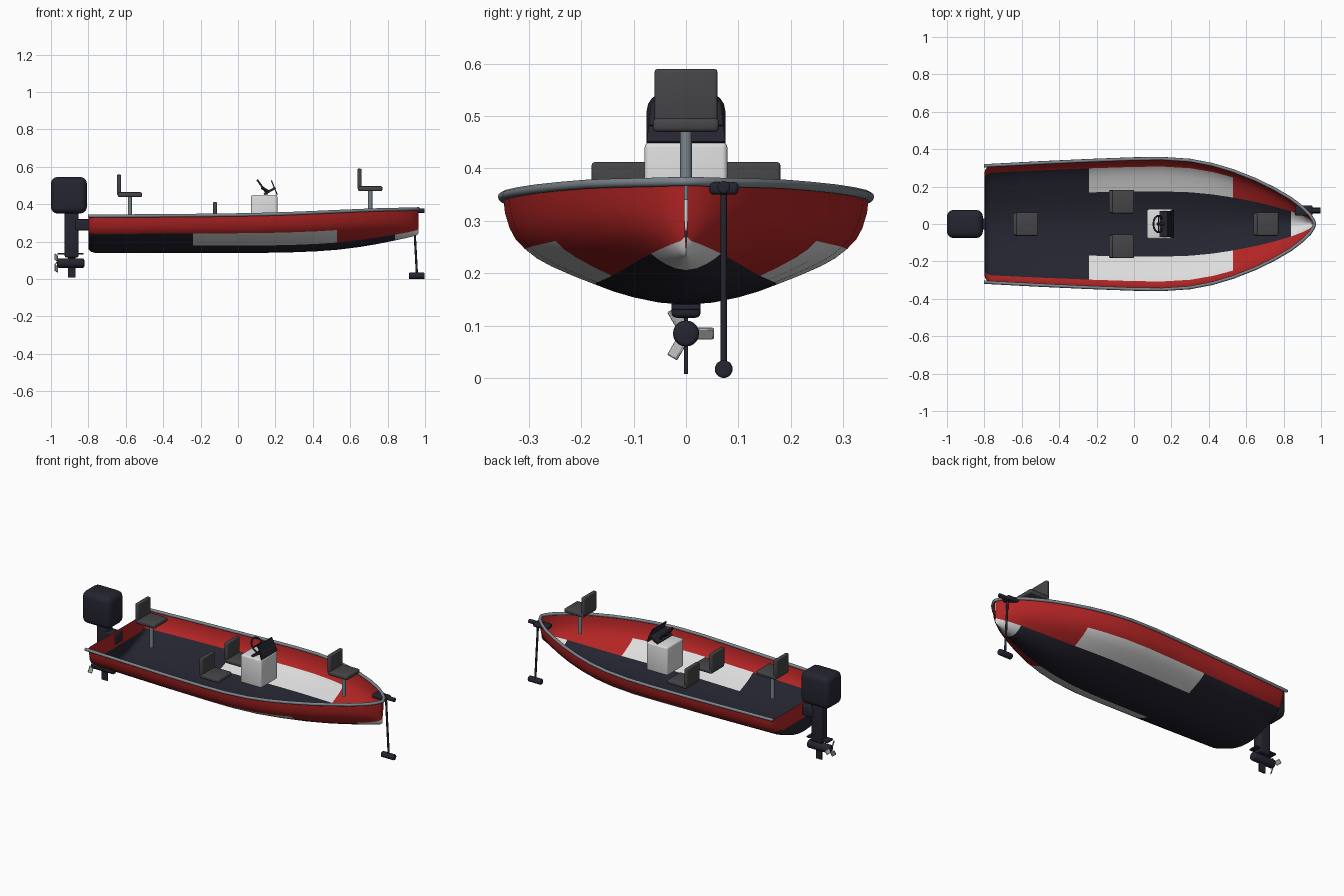
import bpy, bmesh, math
from mathutils import Vector

if "Cube" in bpy.data.objects:
    bpy.data.objects.remove(bpy.data.objects["Cube"])


def material(name, r, g, b):
    m = bpy.data.materials.new(name)
    m.diffuse_color = (r, g, b, 1)
    m.use_nodes = True
    m.node_tree.nodes["Principled BSDF"].inputs["Base Color"].default_value = m.diffuse_color
    return m


RED = material("hull red", 0.45, 0.018, 0.018)
NAVY = material("dark navy", 0.018, 0.018, 0.03)
WHITE = material("white", 0.72, 0.72, 0.72)
SEAT = material("seat grey", 0.06, 0.06, 0.065)
RAIL = material("rail grey", 0.2, 0.235, 0.26)
STEEL = material("propeller steel", 0.5, 0.5, 0.5)


def finish(name, bm, *mats):
    me = bpy.data.meshes.new(name)
    bm.to_mesh(me)
    bm.free()
    ob = bpy.data.objects.new(name, me)
    bpy.context.collection.objects.link(ob)
    for m in mats:
        me.materials.append(m)
    bpy.ops.object.select_all(action='DESELECT')
    ob.select_set(True)
    bpy.context.view_layer.objects.active = ob
    bpy.ops.object.shade_smooth_by_angle(angle=math.radians(40))
    return ob


def box(name, lo, hi, mat, bevel=0.0, segments=3):
    bm = bmesh.new()
    bmesh.ops.create_cube(bm, size=1)
    for v in bm.verts:
        v.co = Vector([(a + b) / 2 + c * (b - a) for a, b, c in zip(lo, hi, v.co)])
    if bevel:
        bmesh.ops.bevel(bm, geom=bm.edges[:], offset=bevel, segments=segments,
                        affect='EDGES', profile=0.5)
    return finish(name, bm, mat)


def rod(name, a, b, r, mat, bevel=0.0):
    a, b = Vector(a), Vector(b)
    bm = bmesh.new()
    bmesh.ops.create_cone(bm, cap_ends=True, segments=20, radius1=r, radius2=r,
                          depth=(b - a).length)
    if bevel:
        rims = [e for e in bm.edges if abs(e.verts[0].co.z - e.verts[1].co.z) < 1e-6]
        bmesh.ops.bevel(bm, geom=rims, offset=bevel, segments=3, affect='EDGES', profile=0.5)
    ob = finish(name, bm, mat)
    ob.location = (a + b) / 2
    ob.rotation_euler = (b - a).to_track_quat('Z', 'Y').to_euler()
    return ob


def plate(name, start, end, half_width, thick, mat, top_width=None):
    """Thin sloping plate between two (x, z) points."""
    (x0, z0), (x1, z1) = start, end
    n = Vector((z0 - z1, 0, x1 - x0)).normalized() * thick / 2
    tw = top_width or half_width
    bm = bmesh.new()
    quad = [Vector(c) for c in ((x0, -half_width, z0), (x0, half_width, z0),
                                (x1, tw, z1), (x1, -tw, z1))]
    lo = [bm.verts.new(p - n) for p in quad]
    hi = [bm.verts.new(p + n) for p in quad]
    bm.faces.new(lo[::-1])
    bm.faces.new(hi)
    for i in range(4):
        j = (i + 1) % 4
        bm.faces.new((lo[i], lo[j], hi[j], hi[i]))
    bmesh.ops.recalc_face_normals(bm, faces=bm.faces[:])
    return finish(name, bm, mat)


# Hull: stations are x, half width, keel height, sheer height
stations = [(-0.765, .312, .14, .336), (-0.5, .326, .14, .338), (-0.24, .338, .14, .34),
            (0, .347, .14, .343), (.15, .349, .14, .346), (.3, .339, .143, .351),
            (.42, .316, .148, .356), (.53, .283, .156, .361), (.65, .236, .171, .366),
            (.75, .187, .188, .37), (.84, .134, .206, .372), (.9, .088, .219, .373),
            (.94, .049, .229, .374), (.958, .02, .235, .375), (.965, .003, .245, .375)]
# Half section as fractions of half width and depth, keel to sheer
section = [(0, 0), (.15, .02), (.29, .07), (.4, .125), (.5, .19), (.62, .27), (.74, .36),
           (.82, .435), (.88, .515), (.93, .6), (.965, .71), (.99, .85), (1, 1)]
ROW_LOW, ROW_HIGH = 4, 8


def ring(x, w, k, s, shrink=1.0):
    half = [(f * w * shrink, s - (s - k) * (1 - g) * shrink) for f, g in section]
    return [(x, -y, z) for y, z in half[:0:-1]] + [(x, y, z) for y, z in half]


rings = [ring(-0.8, *stations[0][1:], .87), ring(-0.797, *stations[0][1:], .92),
         ring(-0.785, *stations[0][1:], .972)] + [ring(*s) for s in stations]
bm = bmesh.new()
grid = [[bm.verts.new(p) for p in r] for r in rings]
mid = len(section) - 1
for a, b in zip(grid, grid[1:]):
    for j in range(2 * mid):
        f = bm.faces.new((a[j], a[j + 1], b[j + 1], b[j]))
        x = f.calc_center_median().x
        row = min(abs(j - mid), abs(j + 1 - mid))
        # paint: dark bottom, white side patches, white forefoot, red topsides
        if row >= ROW_HIGH:
            f.material_index = 0
        elif row >= ROW_LOW:
            f.material_index = 1 if x < -.24 else 2 if x < .53 else 0
        else:
            f.material_index = 1 if x < .84 else 2
# transom
t = grid[0]
for j in range(mid):
    vs = [t[j], t[2 * mid - j], t[2 * mid - j - 1], t[j + 1]]
    if j == mid - 1:
        vs = [t[j], t[j + 2], t[j + 1]]
    f = bm.faces.new(vs)
    f.material_index = 1 if f.calc_center_median().z < .235 else 0
bmesh.ops.recalc_face_normals(bm, faces=bm.faces[:])
if sum(f.normal.z * f.calc_area() for f in bm.faces) > 0:
    bmesh.ops.reverse_faces(bm, faces=bm.faces[:])
finish("hull", bm, RED, NAVY, WHITE)

# Gunwale rail around the bow
side = [(-.802, .311, .336)] + [(x, w + .001, s) for x, w, k, s in stations]
path = [(x, -y, z) for x, y, z in side] + [(x, y, z) for x, y, z in side[::-1]]
cu = bpy.data.curves.new("gunwale_rail", 'CURVE')
cu.dimensions = '3D'
cu.bevel_depth = .009
cu.bevel_resolution = 3
cu.use_fill_caps = True
sp = cu.splines.new('POLY')
sp.points.add(len(path) - 1)
for p, co in zip(sp.points, path):
    p.co = (*co, 1)
sp.use_smooth = True
cu.materials.append(RAIL)
bpy.context.collection.objects.link(bpy.data.objects.new("gunwale_rail", cu))


# Seats
def seat(name, x, y, z):
    box(name + "_cushion", (x, y - .063, z), (x + .13, y + .063, z + .026), SEAT, .008)
    box(name + "_back", (x - .004, y - .06, z + .012), (x + .018, y + .06, z + .12), SEAT, .006)


for name, x, z, foot in (("stern_seat", -.643, .438, .29), ("bow_seat", .642, .47, .34)):
    seat(name, x, 0, z)
    rod(name + "_post", (x + .065, 0, foot), (x + .065, 0, z + .005), .011, RAIL)
for side_name, y in (("left", .12), ("right", -.12)):
    seat("middle_seat_" + side_name, -.13, y, .292)

# Console with dash, windscreen and wheel
box("console", (.07, -.079, .28), (.21, .079, .45), WHITE, .01)
plate("dash", (.14, .453), (.2, .488), .07, .012, NAVY)
plate("windscreen", (.21, .45), (.178, .528), .075, .006, NAVY, .066)
axis = Vector((.075, 0, .054)).normalized()
bpy.ops.mesh.primitive_torus_add(major_segments=32, minor_segments=8, major_radius=.044,
                                 minor_radius=.005, location=(.13, 0, .492),
                                 rotation=axis.to_track_quat('Z', 'Y').to_euler())
wheel = bpy.context.object
wheel.name = "steering_wheel"
wheel.data.materials.append(NAVY)
bpy.ops.object.shade_smooth()
rod("steering_column", (.125, 0, .49), (.165, 0, .465), .008, NAVY)
box("wheel_spoke", (.127, -.042, .489), (.133, .042, .495), NAVY)

# Outboard motor
box("motor_cowl", (-1, -.075, .35), (-.808, .075, .545), NAVY, .035, 4)
box("motor_leg", (-.927, -.028, .115), (-.853, .028, .37), NAVY, .01)
box("motor_bracket", (-.87, -.03, .26), (-.79, .03, .32), NAVY, .006)
box("motor_plate", (-.965, -.028, .13), (-.825, .028, .14), NAVY, .003)
rod("motor_gearcase", (-.968, 0, .085), (-.822, 0, .085), .025, NAVY, .008)
box("motor_skeg", (-.91, -.004, .008), (-.87, .004, .12), NAVY)
for i in range(3):
    a = i * math.tau / 3
    blade = box("propeller_blade_%d" % (i + 1), (-.003, .015, -.013), (.003, .053, .013), STEEL, .002, 1)
    for v in blade.data.vertices:  # pitch
        x, z = v.co.x, v.co.z
        v.co.x = x * .8 + z * .6
        v.co.z = z * .8 - x * .6
    blade.location = (-.972, 0, .085)
    blade.rotation_euler = (a, 0, 0)

# Bow trolling motor
box("trolling_mount", (.86, .045, .35), (.955, .1, .374), NAVY, .008)
rod("trolling_handle", (.94, .072, .364), (.998, .072, .364), .012, NAVY, .003)
rod("trolling_shaft", (.938, .072, .372), (.957, .072, .018), .006, NAVY)
rod("trolling_motor", (.913, .072, .017), (.998, .072, .017), .017, NAVY, .005)
